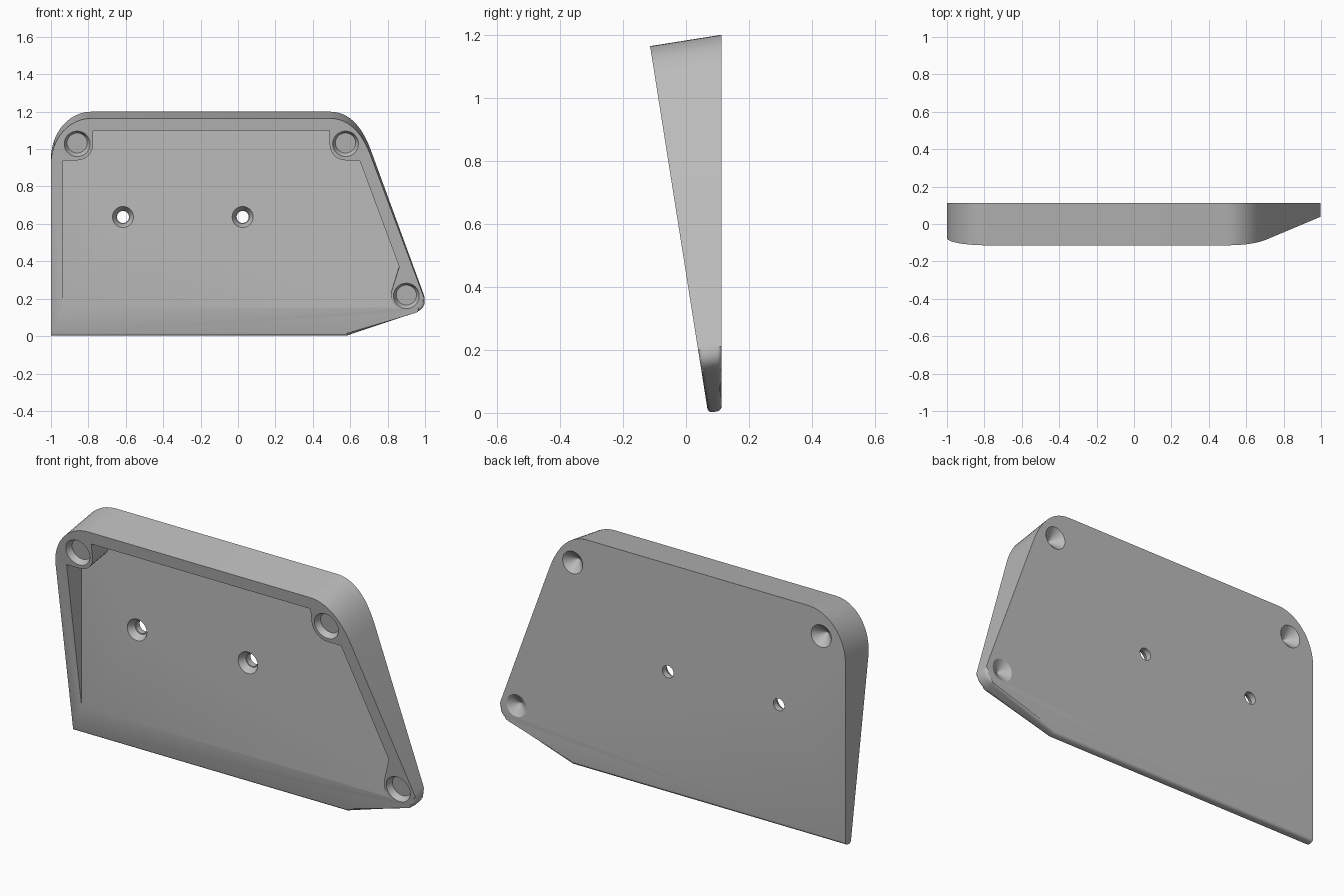
import bpy, bmesh, math
from mathutils import Vector, Matrix

if "Cube" in bpy.data.objects:
    bpy.data.objects.remove(bpy.data.objects["Cube"], do_unlink=True)

SLOPE = 0.158          # tilt of the front face
BACK = 0.113           # plane of the flat back
AXIS = Vector((0, 1, SLOPE)).normalized()

grey = bpy.data.materials.new("plain grey")
grey.use_nodes = True
grey.diffuse_color = (0.5, 0.5, 0.5, 1)
grey.node_tree.nodes["Principled BSDF"].inputs["Base Color"].default_value = (0.5, 0.5, 0.5, 1)


def front_y(z):
    return 0.07 - SLOPE * z


def make_object(name, bm):
    bmesh.ops.recalc_face_normals(bm, faces=bm.faces)
    mesh = bpy.data.meshes.new(name)
    bm.to_mesh(mesh)
    bm.free()
    mesh.materials.append(grey)
    obj = bpy.data.objects.new(name, mesh)
    bpy.context.collection.objects.link(obj)
    return obj


def curve(a, control, b, steps=12):
    a, c, b = Vector(a), Vector(control), Vector(b)
    return [a * (1 - t) ** 2 + c * 2 * t * (1 - t) + b * t * t
            for t in (i / steps for i in range(steps + 1))]


def arc(cx, cz, rx, rz, start, end, steps=12):
    angles = [math.radians(start + (end - start) * i / steps) for i in range(steps + 1)]
    return [(cx + rx * math.cos(a), cz + rz * math.sin(a)) for a in angles]


def prism(outline, rear, lift):
    """Prism square to the tilted face, from a vertical rear plane to the face plus lift."""
    bm = bmesh.new()
    front, back = [], []
    for x, z in outline:
        y = front_y(z)
        front.append(bm.verts.new((x, y - lift, z - SLOPE * lift)))
        back.append(bm.verts.new((x, rear, z + SLOPE * (rear - y))))
    bm.faces.new(front)
    bm.faces.new(back[::-1])
    n = len(front)
    for i in range(n):
        j = (i + 1) % n
        bm.faces.new((front[i], back[i], back[j], front[j]))
    return bm, front, back


def cone(name, point, direction, r_start, r_end, depth):
    """Cone cutter starting at point and running along direction."""
    bm = bmesh.new()
    direction = Vector(direction).normalized()
    turn = direction.to_track_quat('Z', 'Y').to_matrix().to_4x4()
    place = Matrix.Translation(Vector(point) + direction * depth / 2) @ turn
    bmesh.ops.create_cone(bm, cap_ends=True, segments=40, radius1=r_start,
                          radius2=r_end, depth=depth, matrix=place)
    return make_object(name, bm)


# Wedge body: outline measured on the back, slid forward to the tilted face
outline = [(-1, 0.007), (0.58, 0.007)]
outline += curve((0.945, 0.133), (1.017, 0.158), (0.991, 0.228), 8)
outline += curve((0.71, 0.995), (0.634, 1.2), (0.492, 1.2))
outline += arc(-0.785, 0.95, 0.215, 0.25, 90, 180)
outline = [(x, z - SLOPE * (BACK - 0.07 + SLOPE * z) / (1 + SLOPE ** 2)) for x, z in outline]
bm, front, back = prism(outline, BACK, 0)
rim = [e for e in bm.edges
       if (all(v in front for v in e.verts) or all(v in back for v in e.verts))
       and not all(v.co.x < -0.9999 for v in e.verts)]
bmesh.ops.bevel(bm, geom=rim, offset=0.014, segments=4, profile=0.5, affect='EDGES')
body = make_object("wedge_plate", bm)

cutters = []

# Tapering pocket that leaves a rim and three corner bosses
pocket = [(-0.935, 0.12), (0.83, 0.12)]
pocket += arc(0.9, 0.215, 0.083, 0.083, 235, 160, 8)
pocket += [(0.862, 0.37), (0.65, 0.94), (0.575, 0.94)]
pocket += arc(0.575, 1.025, 0.085, 0.085, 270, 180, 8)[1:]
pocket += [(0.49, 1.1), (-0.775, 1.1)]
pocket += arc(-0.86, 1.025, 0.085, 0.085, 0, -90, 8)
pocket += [(-0.935, 0.94)]
FLOOR = 0.046
cutters.append(make_object("pocket_cutter", prism(pocket, FLOOR, 0.05)[0]))

# Tapered seats in the bosses, with conical dimples behind them
for x, z, dimple in ((-0.86, 1.028, 0.055), (0.575, 1.028, 0.055), (0.9, 0.215, 0.038)):
    face = Vector((x, front_y(z), z))
    cutters.append(cone("seat_cutter", face - AXIS * 0.01, AXIS, 0.074, 0.054, 0.04))
    behind = face + AXIS * ((BACK - face.y) / AXIS.y)
    grow = 0.058 * (1 + 0.005 / dimple)
    cutters.append(cone("dimple_cutter", behind + Vector((0, 0.005, 0)), (0, -1, 0),
                        grow, 0.001, dimple + 0.005))

# Countersunk screw holes through the pocket floor
for x in (-0.615, 0.025):
    cutters.append(cone("screw_cutter", (x, -0.1, 0.637), (0, 1, 0), 0.032, 0.032, 0.4))
    cutters.append(cone("countersink_cutter", (x, FLOOR - 0.01, 0.637), (0, 1, 0),
                        0.062, 0.036, 0.045))

bpy.context.view_layer.objects.active = body
body.select_set(True)
for cutter in cutters:
    cutter.hide_render = True
    mod = body.modifiers.new(cutter.name, 'BOOLEAN')
    mod.operation = 'DIFFERENCE'
    mod.solver = 'EXACT'
    mod.object = cutter
    bpy.ops.object.modifier_apply(modifier=mod.name)
    bpy.data.objects.remove(cutter, do_unlink=True)

bpy.ops.object.shade_smooth_by_angle(angle=math.radians(25))
